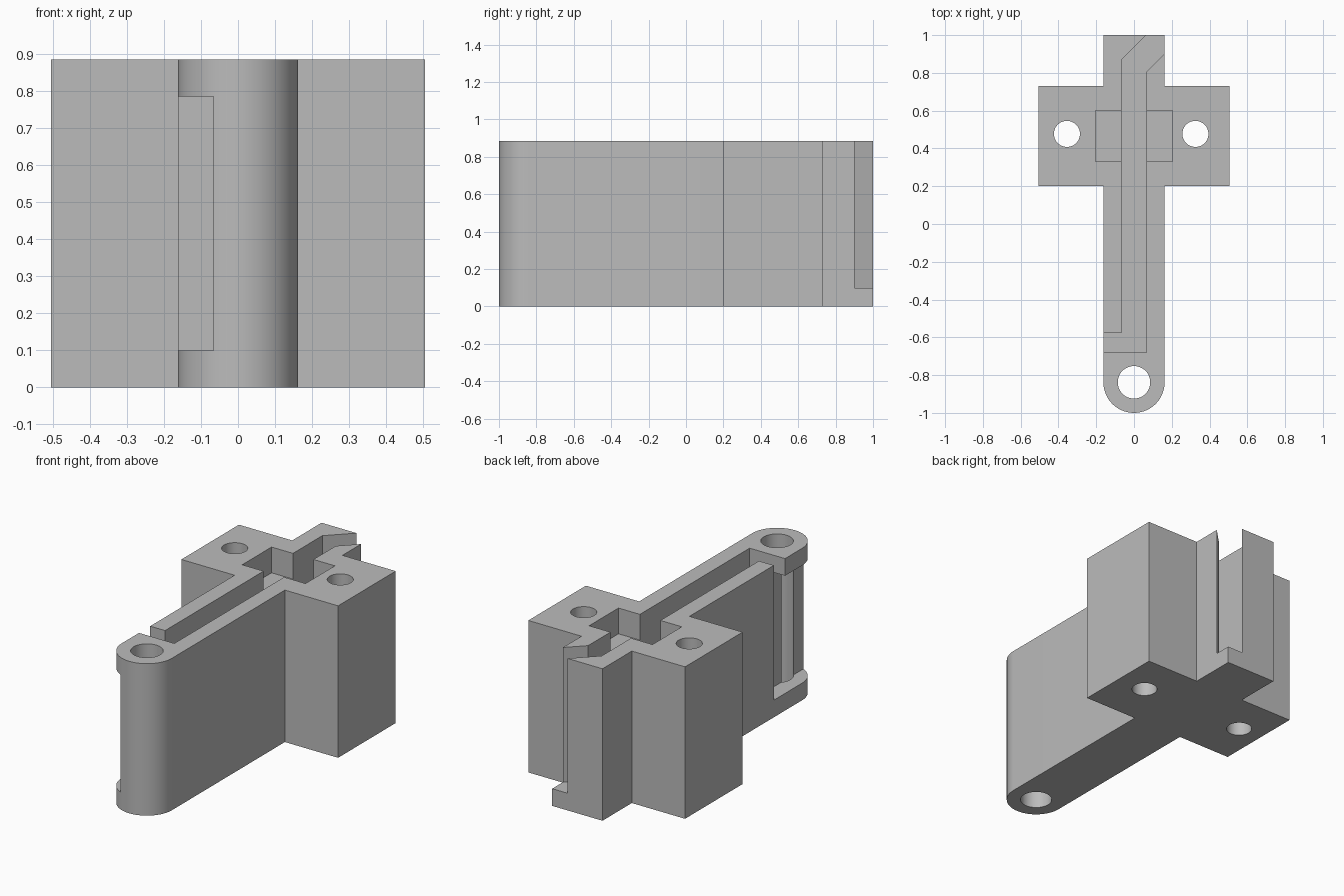
import bpy, bmesh, math

if "Cube" in bpy.data.objects:
    bpy.data.objects.remove(bpy.data.objects["Cube"], do_unlink=True)

HEIGHT, FLOOR = 0.885, 0.10
HALF, SLOT = 0.162, 0.066       # half widths of the arm and of the slot
PIVOT_Y = -0.838

grey = bpy.data.materials.new("plain grey")
grey.use_nodes = True
colour = (0.5, 0.5, 0.5, 1)
grey.diffuse_color = colour
grey.node_tree.nodes["Principled BSDF"].inputs["Base Color"].default_value = colour


def prism(name, outline, z0, z1):
    """Extrude a plan outline from z0 to z1."""
    bm = bmesh.new()
    face = bm.faces.new([bm.verts.new((x, y, z0)) for x, y in outline])
    up = bmesh.ops.extrude_face_region(bm, geom=[face])["geom"]
    bmesh.ops.translate(bm, vec=(0, 0, z1 - z0),
                        verts=[v for v in up if isinstance(v, bmesh.types.BMVert)])
    bmesh.ops.recalc_face_normals(bm, faces=bm.faces)
    mesh = bpy.data.meshes.new(name)
    bm.to_mesh(mesh)
    bm.free()
    obj = bpy.data.objects.new(name, mesh)
    bpy.context.collection.objects.link(obj)
    mesh.materials.append(grey)
    return obj


def arc(x, y, r, start, end, steps):
    angles = [start + (end - start) * i / steps for i in range(steps + 1)]
    return [(x + r * math.cos(a), y + r * math.sin(a)) for a in angles]


def circle(x, y, r):
    return arc(x, y, r, 0, math.tau, 48)[:-1]


def box(x0, x1, y0, y1):
    return [(x0, y0), (x1, y0), (x1, y1), (x0, y1)]


# Body: arm with a rounded front end and a wide mounting block
body = prism("latch_body", arc(0, PIVOT_Y, HALF, math.pi, math.tau, 48) + [
    (HALF, 0.2), (0.505, 0.2), (0.505, 0.73), (HALF, 0.73), (HALF, 1),
    (-HALF, 1), (-HALF, 0.73), (-0.505, 0.73), (-0.505, 0.2), (-HALF, 0.2)],
    0, HEIGHT)

TOP = HEIGHT + 0.1
cutters = [
    # Long slot: opens on one side at the front, slants out at the back
    prism("slot_cutter", [
        (-0.3, -0.68), (SLOT, -0.68), (SLOT, 0.806), (0.36, 1.1),
        (0.164, 1.1), (-SLOT, 0.87), (-SLOT, -0.577), (-0.3, -0.577)], FLOOR, TOP),
    # Shallow pocket across the slot
    prism("pocket_cutter", box(-0.204, 0.204, 0.33, 0.6), 0.735, TOP),
    # Side recess beneath the front cap
    prism("recess_cutter", box(-0.3, -SLOT, -1.1, -0.63), FLOOR, 0.785),
    # Pivot hole and mounting holes
    prism("pivot_hole_cutter", circle(0, PIVOT_Y, 0.086), -0.1, TOP),
    prism("right_hole_cutter", circle(-0.355, 0.477, 0.069), -0.1, TOP),
    prism("left_hole_cutter", circle(0.325, 0.477, 0.069), -0.1, TOP),
]

bpy.ops.object.select_all(action="DESELECT")
body.select_set(True)
bpy.context.view_layer.objects.active = body
for cutter in cutters:
    cut = body.modifiers.new(cutter.name, "BOOLEAN")
    cut.operation, cut.solver, cut.object = "DIFFERENCE", "EXACT", cutter
    bpy.ops.object.modifier_apply(modifier=cut.name)
    bpy.data.objects.remove(cutter, do_unlink=True)

bpy.ops.object.shade_smooth_by_angle(angle=math.radians(20))
